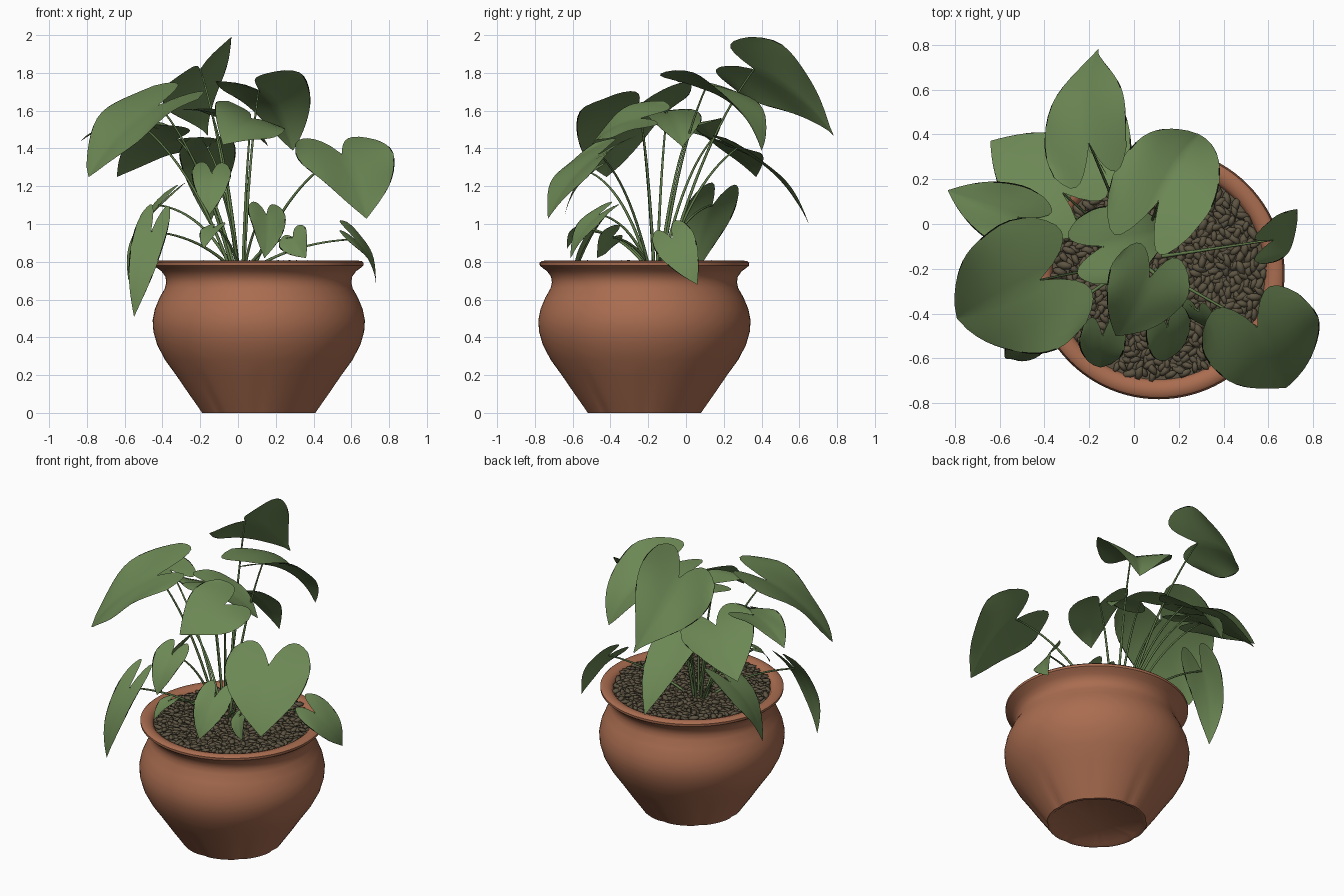
import bpy, bmesh, math, random
from math import sin, cos, pi
from mathutils import Vector, Euler, Matrix

random.seed(4)
default = bpy.data.objects.get("Cube")
if default:
    bpy.data.objects.remove(default, do_unlink=True)

CENTRE = Vector((0.11, -0.22, 0))
CROWN = Vector((0.02, -0.16, 0.77))


def material(name, colour):
    mat = bpy.data.materials.new(name)
    mat.use_nodes = True
    rgba = (*colour, 1)
    mat.diffuse_color = rgba
    shader = next(n for n in mat.node_tree.nodes if n.type == 'BSDF_PRINCIPLED')
    shader.inputs["Base Color"].default_value = rgba
    shader.inputs["Roughness"].default_value = 0.8
    return mat


TERRACOTTA = material("terracotta", (0.4, 0.152, 0.08))
LEAF_GREEN = material("leaf green", (0.15, 0.245, 0.09))
LEAF_EDGE = material("leaf edge black", (0.006, 0.008, 0.004))
STEM_GREEN = material("stem green", (0.12, 0.2, 0.07))
PEBBLE_BROWN = material("pebble brown", (0.11, 0.09, 0.056))


def make_object(name, verts, faces, mat, angle=None):
    mesh = bpy.data.meshes.new(name)
    mesh.from_pydata([tuple(v) for v in verts], [], faces)
    mesh.materials.append(mat)
    obj = bpy.data.objects.new(name, mesh)
    bpy.context.collection.objects.link(obj)
    if angle:
        bpy.ops.object.select_all(action='DESELECT')
        obj.select_set(True)
        bpy.context.view_layer.objects.active = obj
        bpy.ops.object.shade_smooth_by_angle(angle=math.radians(angle))
    else:
        mesh.polygons.foreach_set("use_smooth", [True] * len(mesh.polygons))
    return obj


def lathe(name, profile, mat, segments=96, flute=0.0):
    """Revolve a (radius, height) profile, with shallow flutes near the foot."""
    verts, faces = [], []
    for r, z in profile:
        fade = max(0, min(1, (0.24 - z) / 0.18)) * flute
        for i in range(segments):
            a = 2 * pi * i / segments
            rr = r * (1 - fade * max(0, cos(8 * a)) ** 4)
            verts.append(CENTRE + Vector((rr * cos(a), rr * sin(a), z)))
    for j in range(len(profile) - 1):
        for i in range(segments):
            k = (i + 1) % segments
            a, b = j * segments, (j + 1) * segments
            faces.append((a + i, a + k, b + k, b + i))
    return make_object(name, verts, faces, mat, 40)


# Pot with rounded belly, narrow neck and flared lip
lathe("pot", [(0.001, 0.012), (0.27, 0.012), (0.285, 0), (0.303, 0), (0.327, 0.035),
              (0.38, 0.11), (0.44, 0.2), (0.496, 0.28), (0.538, 0.36), (0.558, 0.43),
              (0.562, 0.49), (0.55, 0.55), (0.525, 0.61), (0.497, 0.66), (0.49, 0.69),
              (0.494, 0.72), (0.515, 0.75), (0.54, 0.768), (0.554, 0.78), (0.555, 0.795),
              (0.543, 0.805), (0.515, 0.806), (0.49, 0.798), (0.475, 0.78), (0.47, 0.74)],
      TERRACOTTA, flute=0.025)

# Soil bed under the pebbles
lathe("soil", [(0.475, 0.775), (0.3, 0.782), (0.001, 0.785)], PEBBLE_BROWN)


# Pebbles scattered in a spiral
def pebbles(count):
    bm = bmesh.new()
    bmesh.ops.create_icosphere(bm, subdivisions=1, radius=1)
    unit = [v.co.copy() for v in bm.verts]
    tris = [[v.index for v in f.verts] for f in bm.faces]
    bm.free()
    verts, faces = [], []
    for i in range(count):
        r = 0.465 * math.sqrt((i + 0.5) / count)
        a = i * pi * (3 - math.sqrt(5)) + random.uniform(-0.03, 0.03)
        place = CENTRE + Vector((r * cos(a), r * sin(a), random.uniform(0.781, 0.794)))
        turn = Euler((random.uniform(-0.5, 0.5), random.uniform(-0.3, 0.3),
                      random.uniform(0, pi))).to_matrix()
        size = random.uniform(0.8, 1.2)
        scale = Matrix.Diagonal((0.036 * size, 0.018 * size, 0.013))
        start = len(verts)
        verts += [place + turn @ scale @ v for v in unit]
        faces += [[start + n for n in t] for t in tris]
    make_object("pebbles", verts, faces, PEBBLE_BROWN)


pebbles(700)


# Tapered leaf stalk rising from the crown to the leaf base
def stalk(name, end, radius=0.008):
    out = Vector((end.x - CROWN.x, end.y - CROWN.y, 0))
    root = CROWN + out * 0.12
    rise = min(0.16, 0.4 * (end.z - CROWN.z))
    bend = root.lerp(end, 0.5) + Vector((0, 0, rise)) - out * 0.08
    curve = bpy.data.curves.new(name, 'CURVE')
    curve.dimensions = '3D'
    curve.bevel_depth = radius
    curve.bevel_resolution = 1
    spline = curve.splines.new('POLY')
    steps = 14
    spline.points.add(steps)
    for i, p in enumerate(spline.points):
        t = i / steps
        p.co = (*(root * (1 - t) ** 2 + bend * 2 * t * (1 - t) + end * t * t), 1)
        p.radius = 1.1 - 0.5 * t
    curve.materials.append(STEM_GREEN)
    obj = bpy.data.objects.new(name, curve)
    bpy.context.collection.objects.link(obj)


def leaf_width(v, taper):
    """Half width along the leaf, from the lobes to the pointed tip."""
    if v < 0.2:
        return 0.86 + 0.14 * sin(v / 0.2 * pi / 2)
    t = (v - 0.2) / 0.8
    return max(0.01, cos(t * pi / 2) ** taper * (1 - 0.12 * t))


# Heart-shaped leaf: base and tip of the midrib, and the half-width vector
def leaf(name, base, tip, side, fold=0.1, arch=0.09, lobe=0.36, taper=0.95):
    base, tip, side = Vector(base), Vector(tip), Vector(side)
    along = tip - base
    side = side - along * (side.dot(along) / along.length_squared) * 0.6
    up = along.cross(side).normalized()
    if up.z < 0:
        up.negate()
    rows, cols = 14, 16
    rim = 1 - min(0.1, 0.006 / side.length)
    across = [-1] + [rim * (2 * i / (cols - 2) - 1) for i in range(cols - 1)] + [1]
    phase = random.uniform(0, 6)
    verts, faces = [], []
    for j in range(rows + 1):
        v = j / rows
        for u in across:
            w = leaf_width(v, taper) * u
            pos = v - lobe * (1 - v) ** 2 * sin(pi * 0.8 * abs(u) ** 0.85)
            lift = arch * 4 * pos * (1 - pos) * along.length
            lift += side.length * (fold * abs(w) - 0.2 * fold * w * w)
            lift += 0.08 * side.length * w * w * sin(7 * v + phase + 2 * u)
            verts.append(base + along * pos + side * w + up * lift)
    for j in range(rows):
        for i in range(cols):
            a = j * (cols + 1) + i
            faces.append((a, a + 1, a + cols + 2, a + cols + 1))
    obj = make_object(name + "_leaf", verts, faces, LEAF_GREEN)
    # Broken dark line along the rim
    obj.data.materials.append(LEAF_EDGE)
    for face in obj.data.polygons:
        if face.index % cols in (0, cols - 1) and random.random() < 0.6:
            face.material_index = 1
    stalk(name + "_stalk", base)


# Tall leaves at the back
leaf("top_back", (-0.2, 0.36, 1.82), (-0.16, 0.78, 1.47), (0.19, 0.06, 0.15), lobe=0.3, taper=1.3)
leaf("upper_back", (0.11, 0.1, 1.71), (0.29, 0.4, 1.39), (0.21, -0.1, 0.03), 0.35, 0.12, 0.42, 0.8)
leaf("lower_back", (-0.16, 0.27, 1.4), (-0.15, 0.65, 1.0), (0.15, 0.02, 0), lobe=0.25)

# Broad leaves on the right
leaf("back_right", (-0.32, 0.14, 1.45), (-0.64, 0.37, 1.25), (0.13, 0.18, -0.06), arch=0.07)
leaf("far_right", (-0.52, 0.03, 1.53), (-0.83, 0.15, 1.44), (0.06, 0.13, 0.02))
leaf("large_right", (-0.42, -0.25, 1.63), (-0.79, -0.42, 1.25), (-0.12, 0.28, 0.07), 0.12, 0.07,
     taper=0.75)
leaf("hanging_right", (-0.42, 0.14, 1.1), (-0.58, 0.02, 0.7), (-0.03, 0.13, 0))
leaf("low_right", (-0.46, -0.49, 0.96), (-0.55, -0.6, 0.51), (0.09, -0.015, 0))

# Middle and front leaves
leaf("middle", (-0.14, -0.1, 1.59), (0.16, -0.02, 1.41), (-0.04, 0.17, -0.01))
leaf("front_middle", (0.07, -0.24, 1.56), (-0.08, -0.5, 1.42), (0.16, -0.08, -0.1))
leaf("front_heart", (-0.14, -0.5, 1.27), (-0.15, -0.64, 1.05), (0.105, 0, 0))
leaf("front_low", (0.15, -0.46, 1.05), (0.14, -0.61, 0.82), (0.1, 0.05, 0))
leaf("front_small_left", (0.29, -0.39, 0.93), (0.36, -0.47, 0.82), (0.07, -0.02, 0.05))
leaf("front_small_right", (-0.13, -0.55, 0.98), (-0.18, -0.63, 0.87), (0.06, -0.02, 0.02))

# Leaves on the left
leaf("large_left", (0.55, -0.46, 1.37), (0.68, -0.73, 1.03), (0.25, 0.1, 0), 0.1, 0.07)
leaf("low_left", (0.62, -0.07, 0.92), (0.73, 0.06, 0.68), (0, 0.1, 0.05))
